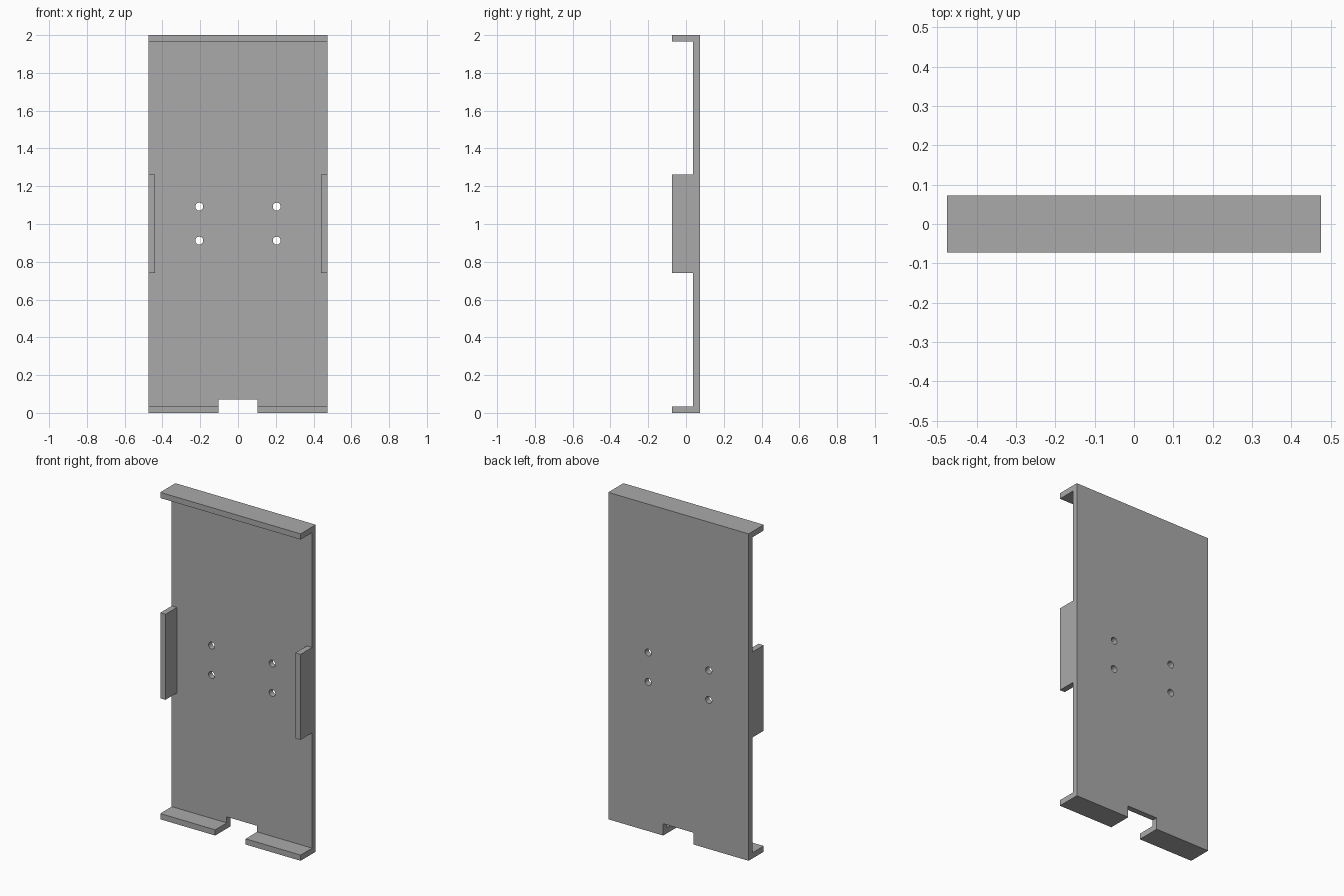
import bpy
import bmesh
from mathutils import Matrix, Vector

cube = bpy.data.objects.get("Cube")
if cube:
    bpy.data.objects.remove(cube, do_unlink=True)

W, D, H = 0.475, 0.073, 2.0   # half width, half depth, height
T = 0.035                     # sheet thickness

grey = bpy.data.materials.new("plain grey")
grey.use_nodes = True
colour = (0.4, 0.4, 0.4, 1)
grey.diffuse_color = colour
grey.node_tree.nodes["Principled BSDF"].inputs["Base Color"].default_value = colour


def finish(name, bm):
    bmesh.ops.recalc_face_normals(bm, faces=bm.faces)
    mesh = bpy.data.meshes.new(name)
    bm.to_mesh(mesh)
    bm.free()
    mesh.materials.append(grey)
    obj = bpy.data.objects.new(name, mesh)
    bpy.context.collection.objects.link(obj)
    return obj


def box(name, low, high):
    low, high = Vector(low), Vector(high)
    bm = bmesh.new()
    bmesh.ops.create_cube(bm, size=1, matrix=Matrix.Translation((low + high) / 2)
                          @ Matrix.Diagonal((*(high - low), 1)))
    return finish(name, bm)


def combine(target, tool, operation):
    mod = target.modifiers.new(operation, 'BOOLEAN')
    mod.operation, mod.solver, mod.object = operation, 'EXACT', tool
    bpy.context.view_layer.objects.active = target
    bpy.ops.object.modifier_apply(modifier=mod.name)
    bpy.data.objects.remove(tool, do_unlink=True)


# Back plate with top and bottom lips: a C profile extruded across the width
inner = D - T
profile = [(D, 0), (D, H), (-D, H), (-D, H - T), (inner, H - T),
           (inner, T), (-D, T), (-D, 0)]
bm = bmesh.new()
face = bm.faces.new([bm.verts.new((-W, y, z)) for y, z in profile])
swept = bmesh.ops.extrude_face_region(bm, geom=[face])["geom"]
bmesh.ops.translate(bm, vec=(2 * W, 0, 0),
                    verts=[v for v in swept if isinstance(v, bmesh.types.BMVert)])
holder = finish("holder_tray", bm)

# Side grips
for side in (-1, 1):
    x0, x1 = sorted((side * W, side * (W - T)))
    combine(holder, box("side_grip", (x0, -D, 0.74), (x1, D, 1.263)), 'UNION')

# Notch through the bottom lip and plate
combine(holder, box("notch_cutter", (-0.103, -0.2, -0.1), (0.103, 0.2, 0.072)), 'DIFFERENCE')

# Four screw holes
for x in (-0.205, 0.205):
    for z in (0.912, 1.092):
        bm = bmesh.new()
        bmesh.ops.create_cone(bm, cap_ends=True, segments=32, radius1=0.021, radius2=0.021,
                              depth=0.3, matrix=Matrix.Translation((x, 0, z))
                              @ Matrix.Rotation(1.5707963, 4, 'X'))
        combine(holder, finish("hole_cutter", bm), 'DIFFERENCE')

# Smooth hole walls, crisp sheet edges
bpy.ops.object.select_all(action='DESELECT')
holder.select_set(True)
bpy.context.view_layer.objects.active = holder
bpy.ops.object.shade_smooth_by_angle()
